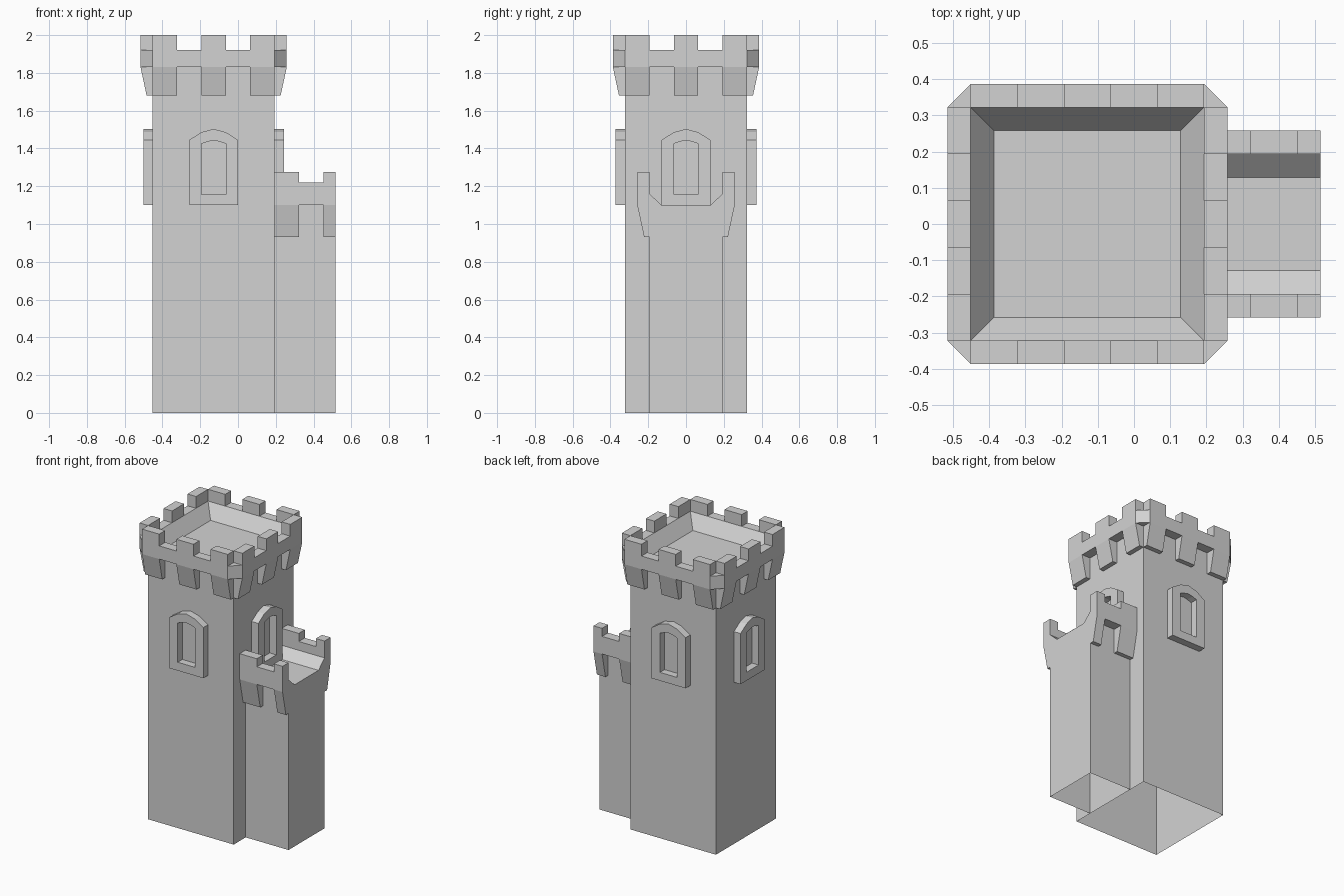
import bpy, bmesh, math
from mathutils import Matrix, Vector

U = 0.0645              # stone module
AXIS = -2 * U           # x of the keep's centre line
KEEP_DECK, KEEP_RIM = 1.83, 1.92
WING_DECK, WING_RIM = 1.10, 1.22

cube = bpy.data.objects.get("Cube")
if cube:
    bpy.data.objects.remove(cube, do_unlink=True)

stone = bpy.data.materials.new("pale_grey_stone")
stone.use_nodes = True
COLOUR = (0.65, 0.65, 0.65, 1)
stone.diffuse_color = COLOUR
stone.node_tree.nodes["Principled BSDF"].inputs["Base Color"].default_value = COLOUR


def finish(name, bm, matrix=Matrix()):
    """Clean up a bmesh and make it a stone object."""
    bmesh.ops.remove_doubles(bm, verts=bm.verts, dist=1e-5)
    bmesh.ops.recalc_face_normals(bm, faces=bm.faces)
    mesh = bpy.data.meshes.new(name)
    bm.to_mesh(mesh)
    bm.free()
    mesh.materials.append(stone)
    obj = bpy.data.objects.new(name, mesh)
    obj.matrix_world = matrix
    bpy.context.collection.objects.link(obj)
    return obj


def loft(bm, rings, cap_last=False):
    """Skin a series of closed rings with equal point counts."""
    loops = [[bm.verts.new(p) for p in ring] for ring in rings]
    for a, b in zip(loops, loops[1:]):
        for i in range(len(a)):
            j = (i + 1) % len(a)
            bm.faces.new((a[i], a[j], b[j], b[i]))
    if cap_last:
        bm.faces.new(loops[-1])


def prism(bm, profile, x0, x1):
    """Extrude a (y, z) profile along x."""
    ends = [[bm.verts.new((x, y, z)) for y, z in profile] for x in (x0, x1)]
    for end in ends:
        bm.faces.new(end)
    for i in range(len(profile)):
        j = (i + 1) % len(profile)
        bm.faces.new((ends[0][i], ends[0][j], ends[1][j], ends[1][i]))


def octagon(a, b, z):
    """Square of half-width a whose sides run to b; a == b is a plain square."""
    pts = [(b, -a), (a, -b), (a, b), (b, a), (-b, a), (-a, b), (-a, -b), (-b, -a)]
    return [(x * U, y * U, z) for x, y in pts]


def merlon(bm, x0, x1, wall, rim, top):
    prism(bm, [(-wall, rim), (-wall - U, rim), (-wall - U, top), (-wall, top)], x0, x1)


def corbel(bm, x0, x1, wall, deck, foot, lip):
    prism(bm, [(-wall, foot), (-wall - lip, foot), (-wall - U, deck), (-wall, deck)], x0, x1)


# Keep: walls, overhanging parapet with clipped corners, sloped inside, deck
bm = bmesh.new()
loft(bm, [octagon(5, 5, 0), octagon(5, 5, KEEP_DECK), octagon(6, 5, KEEP_DECK),
          octagon(6, 5, KEEP_RIM), octagon(5, 5, KEEP_RIM), octagon(4, 4, KEEP_DECK)], True)
finish("keep_walls", bm, Matrix.Translation((AXIS, 0, 0)))


def window_ring(half, sill, spring, shoulder, peak, y):
    pts = [(-half, sill), (half, sill), (half, spring), (half / 2, shoulder),
           (0, peak), (-half / 2, shoulder), (-half, spring)]
    return [(x, y, z) for x, z in pts]


# Four sides of the keep: merlons, corbels and an arched window frame
for k, side in enumerate(("front", "left", "back", "right")):
    place = Matrix.Translation((AXIS, 0, 0)) @ Matrix.Rotation(k * math.pi / 2, 4, "Z")
    merlons, corbels, frame = bmesh.new(), bmesh.new(), bmesh.new()
    for c in (-4, 0, 4):
        x0, x1 = (c - 1) * U, (c + 1) * U
        merlon(merlons, x0, x1, 5 * U, KEEP_RIM, 2.0)
        corbel(corbels, x0, x1, 5 * U, KEEP_DECK, 1.68, U / 2)
    finish(side + "_merlons", merlons, place)
    finish(side + "_corbels", corbels, place)

    wall, face = -5 * U, -5 * U - 0.05
    outer = (2 * U, WING_DECK, 1.445, 1.486, 1.503)
    inner = (U, 1.157, 1.425, 1.436, 1.443)
    loft(frame, [window_ring(*outer, wall), window_ring(*outer, face),
                 window_ring(*inner, face), window_ring(*inner, wall)])
    finish(side + "_window_frame", frame, place)

# Side wing: one section with walkway and parapets, open underneath
half = [(3, 0), (3, WING_DECK), (4, WING_DECK), (4, WING_RIM),
        (3, WING_RIM), (3, 1.16), (2, WING_DECK)]
section = [(y * U, z) for y, z in half] + [(-y * U, z) for y, z in reversed(half)]
bm = bmesh.new()
prism(bm, section, 3 * U, 8 * U)
base = [f for f in bm.faces if all(v.co.z < 0.001 for v in f.verts)]
bmesh.ops.delete(bm, geom=base, context="FACES")
finish("wing_walls", bm)

# Wing merlons and corbels on both long sides
for side, flip in (("front", 1), ("back", -1)):
    place = Matrix.Scale(flip, 4, Vector((0, 1, 0)))
    merlons, corbels = bmesh.new(), bmesh.new()
    for a, b in ((3, 5), (7, 8)):
        merlon(merlons, a * U, b * U, 3 * U, WING_RIM, 1.275)
        corbel(corbels, a * U, b * U, 3 * U, WING_DECK, 0.93, 0.028)
    for name, part in (("merlons", merlons), ("corbels", corbels)):
        part.transform(place)
        finish("wing_" + side + "_" + name, part)
